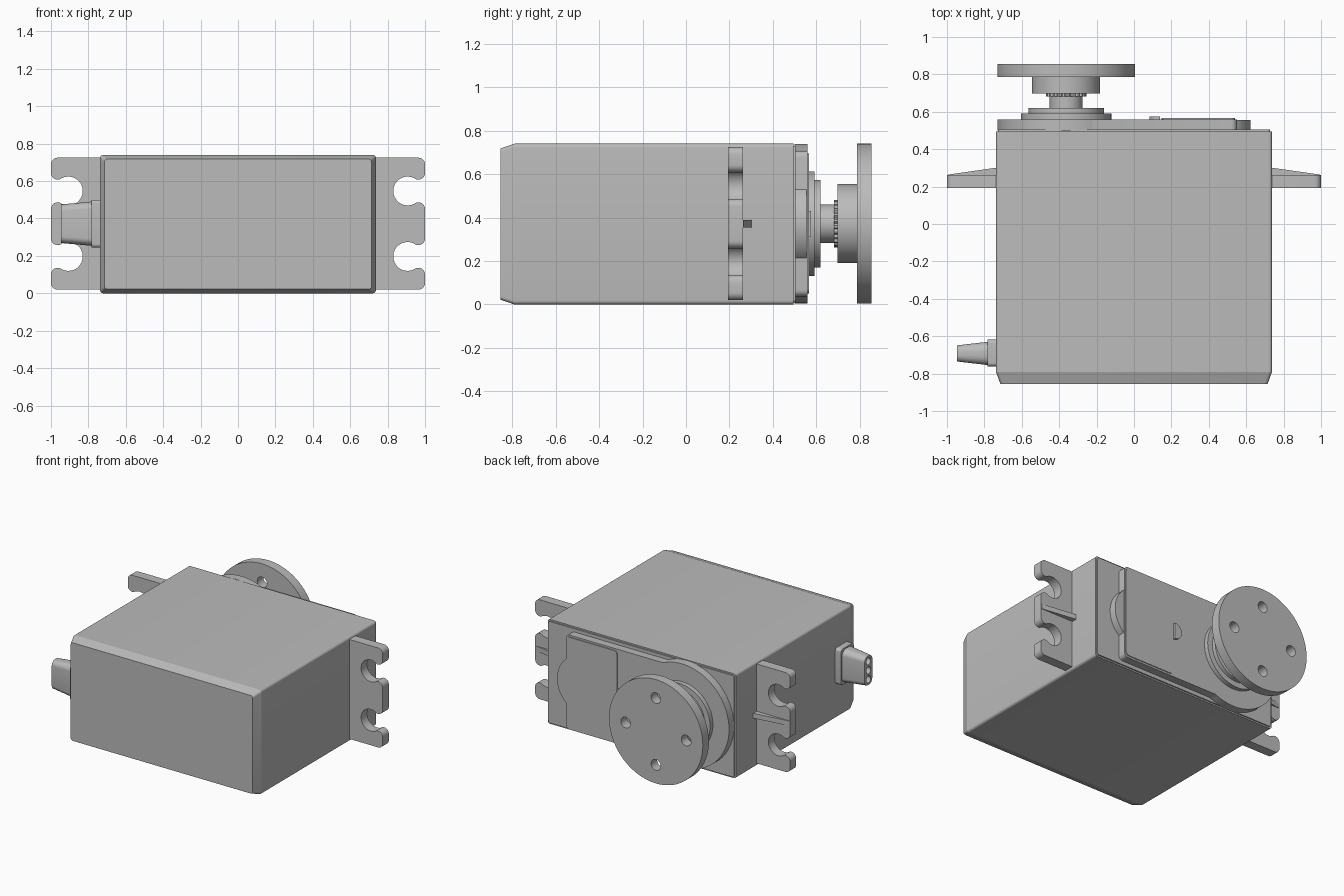
import bpy, bmesh, math

if "Cube" in bpy.data.objects:
    bpy.data.objects.remove(bpy.data.objects["Cube"])

grey = bpy.data.materials.new("light_grey")
grey.diffuse_color = (0.5, 0.5, 0.5, 1)
grey.use_nodes = True
grey.node_tree.nodes["Principled BSDF"].inputs["Base Color"].default_value = grey.diffuse_color

SX, CZ = -0.3625, 0.372          # output shaft x, shared centre height


def arc(cx, cz, r, a0=0, a1=360, n=48):
    """Points on an arc; a full circle leaves out the repeated end."""
    m = n if abs(a1 - a0) == 360 else n - 1
    angles = [math.radians(a0 + (a1 - a0) * i / m) for i in range(n)]
    return [(cx + r * math.cos(a), cz + r * math.sin(a)) for a in angles]


def rounded(points, n=6):
    """Outline from (a, b[, radius]) points; square corners get rounded."""
    out = []
    for i, p in enumerate(points):
        if len(p) == 2:
            out.append(p)
            continue
        q, s, r = points[i - 1], points[(i + 1) % len(points)], p[2]
        lu, lv = math.dist(p[:2], q[:2]), math.dist(p[:2], s[:2])
        u = [(q[k] - p[k]) / lu for k in (0, 1)]
        v = [(s[k] - p[k]) / lv for k in (0, 1)]
        for j in range(n + 1):
            t = math.pi / 2 * j / n
            out.append(tuple(p[k] + r * (u[k] + v[k] - v[k] * math.cos(t) - u[k] * math.sin(t))
                             for k in (0, 1)))
    return out


def rect(ca, cb, ha, hb, r):
    return rounded([(ca - ha, cb - hb, r), (ca + ha, cb - hb, r),
                    (ca + ha, cb + hb, r), (ca - ha, cb + hb, r)])


def prism(name, outline, t0, t1, axis="Y", holes=(), taper=None):
    """Extrude an outline (with holes) along an axis; taper = (ca, cb, sa, sb) scales the t0 end."""
    bm = bmesh.new()
    place = (lambda a, b, t: (a, t, b)) if axis == "Y" else (lambda a, b, t: (t, a, b))
    edges = []
    for loop in [outline, *holes]:
        vs = [bm.verts.new(place(a, b, t0)) for a, b in loop]
        edges += [bm.edges.new((vs[i - 1], vs[i])) for i in range(len(vs))]
    if holes:
        bmesh.ops.triangle_fill(bm, edges=edges, use_beauty=True)
    else:
        bm.faces.new(vs)
    base = list(bm.verts)
    ext = bmesh.ops.extrude_face_region(bm, geom=list(bm.faces), use_keep_orig=True)
    top = [g for g in ext["geom"] if isinstance(g, bmesh.types.BMVert)]
    bmesh.ops.translate(bm, verts=top, vec=place(0, 0, t1 - t0))
    if taper:
        ca, cb, sa, sb = taper
        ia = 0 if axis == "Y" else 1
        for v in base:
            v.co[ia] = ca + (v.co[ia] - ca) * sa
            v.co.z = cb + (v.co.z - cb) * sb
    bmesh.ops.recalc_face_normals(bm, faces=bm.faces)
    me = bpy.data.meshes.new(name)
    bm.to_mesh(me)
    bm.free()
    me.materials.append(grey)
    me.shade_smooth()
    me.set_sharp_from_angle(angle=math.radians(30))
    ob = bpy.data.objects.new(name, me)
    bpy.context.collection.objects.link(ob)
    return ob


# Case, tapered bottom cap and thin lip under the gear cover
case = rect(0, 0.37, 0.738, 0.37, 0.018)
prism("case", case, -0.79, 0.495)
prism("case_bottom", case, -0.855, -0.79, taper=(0, 0.37, 0.968, 0.94))
prism("case_lip", rect(0, 0.37, 0.728, 0.36, 0.015), 0.495, 0.504)

# Gear cover: round end about the shaft joined to a rectangle
ang = math.degrees(math.asin(0.335 / 0.367))
prism("gear_cover", rounded([(0.55, CZ - 0.335, 0.03), (0.55, CZ + 0.335, 0.03)]
                            + arc(SX, CZ, 0.367, ang, 360 - ang, 64)), 0.5, 0.56)
prism("cover_panel", rect(0.343, CZ, 0.197, 0.322, 0.025), 0.56, 0.566)
prism("cover_nub", arc(0.14, CZ, 0.058, 90, 270, 20), 0.56, 0.576)
prism("cover_end_boss", arc(0.415, CZ, 0.208, -50, 50, 32), 0.5, 0.555)

# Output shaft: collars, neck and toothed spline
prism("lower_collar", arc(SX, CZ, 0.241, n=64), 0.56, 0.592)
prism("upper_collar", arc(SX, CZ, 0.202, n=64), 0.592, 0.62)
prism("shaft_neck", arc(SX, CZ, 0.088), 0.62, 0.7)
teeth = []
for i in range(72):
    a, r = math.tau * i / 72, 0.099 if i % 3 == 0 else 0.109
    teeth.append((SX + r * math.cos(a), CZ + r * math.sin(a)))
prism("shaft_spline", teeth, 0.682, 0.7)

# Round horn with hub and four through holes
prism("horn_hub", arc(SX, CZ, 0.182, n=64), 0.697, 0.787)
holes = [arc(SX + 0.237 * math.cos(a), CZ + 0.237 * math.sin(a), 0.038, n=24)
         for a in (0, math.pi / 2, math.pi, 1.5 * math.pi)]
prism("horn_disc", arc(SX, CZ, 0.368, n=96), 0.787, 0.855, holes=holes)

# Mounting ears with open screw slots, and a sloped rib on each
ear = [(0.73, 0.02), (1.0, 0.02, 0.035)]
for zc in (CZ - 0.175, CZ + 0.175):
    ear += [(1.0, zc - 0.061, 0.035)] + arc(0.907, zc, 0.077, -52, -308, 28) + [(1.0, zc + 0.061, 0.035)]
ear += [(1.0, 0.725, 0.035), (0.73, 0.725)]
ear = rounded(ear)
for side, s in (("left", -1), ("right", 1)):
    prism(side + "_ear", [(s * x, z) for x, z in ear], 0.193, 0.262)
    rib = prism(side + "_ear_rib", [(s * 0.73, 0.355), (s * 0.995, 0.355),
                                    (s * 0.995, 0.39), (s * 0.73, 0.39)], 0.25, 0.302)
    for v in rib.data.vertices:
        if v.co.y > 0.3 and abs(v.co.x) > 0.9:
            v.co.y = 0.264

# Cable boot with three wire holes
prism("cable_boot_base", rect(-0.69, CZ, 0.072, 0.128, 0.02), -0.783, -0.73, axis="X")
wires = [arc(-0.692, CZ + dz, 0.025, n=20) for dz in (-0.064, 0, 0.064)]
prism("cable_boot", rect(-0.692, CZ, 0.043, 0.103, 0.035), -0.78, -0.947, axis="X",
      holes=wires, taper=(-0.692, CZ, 1.45, 1.15))
